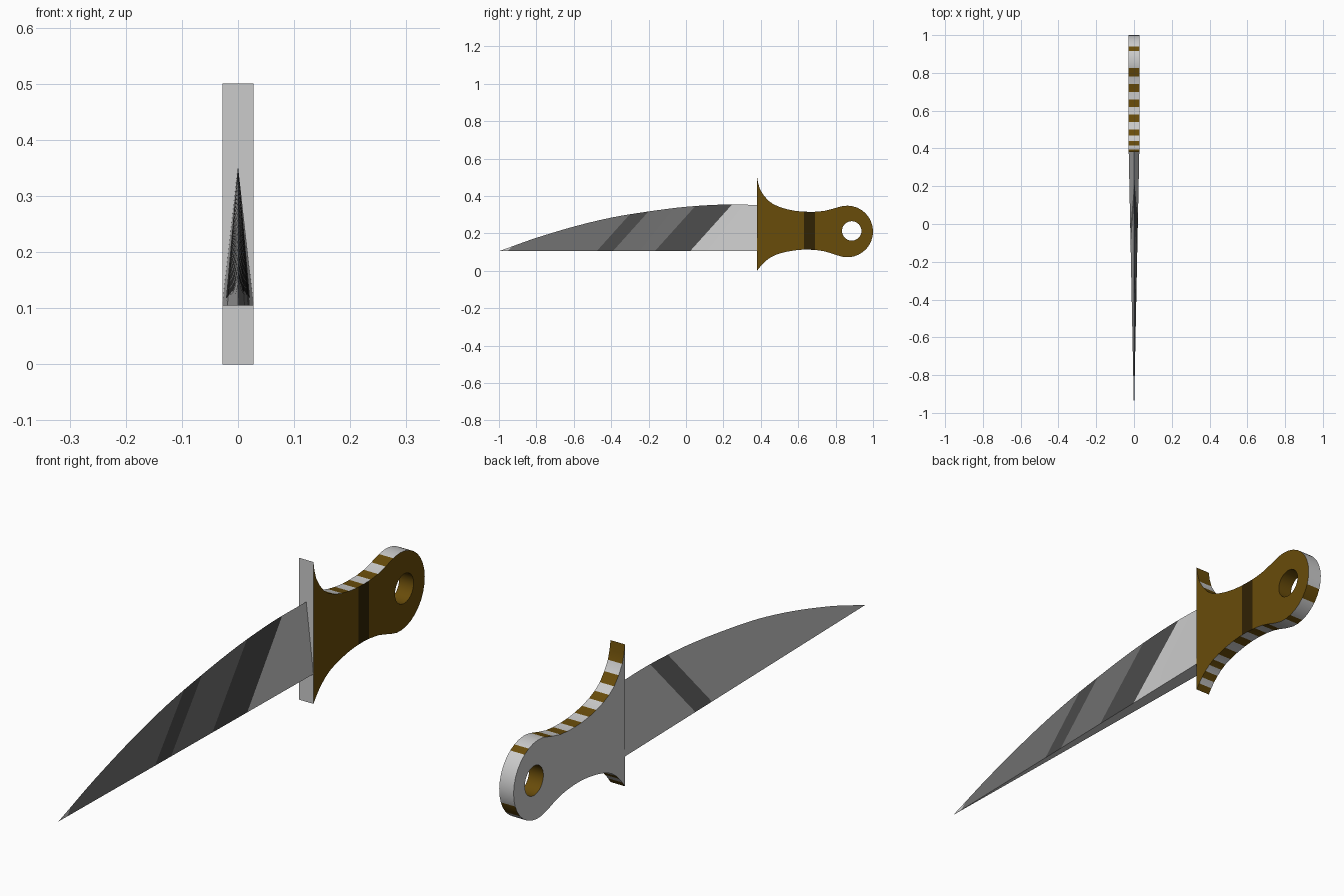
import bpy, bmesh, math
from mathutils import Vector

if "Cube" in bpy.data.objects:
    bpy.data.objects.remove(bpy.data.objects["Cube"])

HALF = 0.028      # half thickness of handle and blade root
GUARD_Y = 0.38    # front plane of the guard
BASE = 0.105      # height of the blade's flat base


def material(name, r, g, b):
    m = bpy.data.materials.new(name)
    m.diffuse_color = (r, g, b, 1)
    m.use_nodes = True
    m.node_tree.nodes["Principled BSDF"].inputs["Base Color"].default_value = m.diffuse_color
    return m


bronze = material("bronze", 0.14, 0.072, 0.003)
steel = material("steel", 0.8, 0.8, 0.8)
dark_steel = material("dark_steel", 0.16, 0.16, 0.16)
black_steel = material("black_steel", 0.07, 0.07, 0.07)
dark_bronze = material("dark_bronze", 0.03, 0.016, 0.001)


def spline(pts, steps):
    """Catmull-Rom curve through 2D points."""
    p = [Vector(q) for q in pts]
    p = [2 * p[0] - p[1]] + p + [2 * p[-1] - p[-2]]
    out = []
    for a, b, c, d in zip(p, p[1:], p[2:], p[3:]):
        for k in range(steps):
            t = k / steps
            out.append(0.5 * (2 * b + (c - a) * t + (2 * a - 5 * b + 4 * c - d) * t * t
                              + (3 * b - a - 3 * c + d) * t ** 3))
    return out + [p[-2]]


def arc(cy, cz, r, a0, a1, n):
    angles = [math.radians(a0 + (a1 - a0) * i / n) for i in range(n + 1)]
    return [Vector((cy + r * math.cos(a), cz + r * math.sin(a))) for a in angles]


def finish(bm, name, materials):
    bmesh.ops.recalc_face_normals(bm, faces=bm.faces)
    mesh = bpy.data.meshes.new(name)
    bm.to_mesh(mesh)
    bm.free()
    for m in materials:
        mesh.materials.append(m)
    ob = bpy.data.objects.new(name, mesh)
    bpy.context.collection.objects.link(ob)
    bpy.ops.object.select_all(action='DESELECT')
    ob.select_set(True)
    bpy.context.view_layer.objects.active = ob
    bpy.ops.object.shade_smooth_by_angle(angle=math.radians(30))


# Handle outline: flared guard, waisted grip, round pommel
top = spline([(GUARD_Y, 0.50), (0.395, 0.437), (0.44, 0.375), (0.50, 0.341),
              (0.58, 0.321), (0.66, 0.315), (0.74, 0.320), (0.825, 0.343)], 2)
pommel = arc(0.862, 0.21, 0.138, 100, -97, 18)
bottom = spline([(0.81, 0.082), (0.74, 0.104), (0.66, 0.113), (0.58, 0.109),
                 (0.50, 0.092), (0.45, 0.070), (0.41, 0.037), (GUARD_Y, 0.0)], 2)
outline = top + pommel + bottom
hole = arc(0.886, 0.213, 0.052, 0, 360, 32)[:-1]
BRONZE_POMMEL = (3, 11, 12, 16)      # bronze rim pieces on the pommel


def rim_material(i):
    k = i - len(top)
    if 0 <= k < len(pommel):
        return 0 if k in BRONZE_POMMEL else 1
    return 0 if i % 2 or i == 0 else 1


# Handle: walls around both loops, then filled sides; bronze on +x, steel on -x
bm = bmesh.new()
side_edges = {HALF: [], -HALF: []}
for loop in (outline, hole):
    rings = {x: [bm.verts.new((x, p.x, p.y)) for p in loop] for x in side_edges}
    n = len(loop)
    for i in range(n):
        j = (i + 1) % n
        wall = bm.faces.new((rings[HALF][i], rings[HALF][j], rings[-HALF][j], rings[-HALF][i]))
        if loop is outline:
            wall.material_index = 1 if j == 0 else rim_material(i)
        for x in side_edges:
            side_edges[x].append(bm.edges.get((rings[x][i], rings[x][j])))
for x, edges in side_edges.items():
    filled = bmesh.ops.triangle_fill(bm, use_beauty=True, edges=edges)
    for f in filled["geom"]:
        if isinstance(f, bmesh.types.BMFace):
            f.material_index = 0 if x > 0 else 1

# Dark bands across the bronze side
for y0, y1 in ((0.63, 0.645), (0.68, 0.69)):
    for y, lean in ((y0, 0.0), (y1, 0.0)):
        side = [f for f in bm.faces if all(v.co.x > HALF - 1e-5 for v in f.verts)]
        geom = side + list({e for f in side for e in f.edges}) + list({v for f in side for v in f.verts})
        bmesh.ops.bisect_plane(bm, geom=geom, plane_co=(0, y, 0), plane_no=(0, 1, 0))
for f in bm.faces:
    c = f.calc_center_median()
    if c.x > HALF - 1e-5 and 0.63 < c.y < 0.69:
        f.material_index = 2
finish(bm, "handle", [bronze, steel, dark_bronze])

# Blade: wedge section with a flat base and sharp curved upper edge, tapering to the tip;
# the sections lean so that the polished bands run diagonally
edge = spline([(GUARD_Y, 0.352), (0.2, 0.354), (0.0, 0.342), (-0.2, 0.317),
               (-0.4, 0.284), (-0.6, 0.236), (-0.8, 0.176), (-0.93, 0.130)], 4)
bm = bmesh.new()
sections = []
for i, p in enumerate(edge):
    y = p.x - (0.9 * (p.y - BASE) if i else 0)
    w = HALF * (y + 1) / (GUARD_Y + 1)
    sections.append([bm.verts.new(c) for c in
                     ((w, y, BASE), (0, p.x, p.y), (-w, y, BASE))])
tip = bm.verts.new((0, -1, BASE))
bm.faces.new(sections[0])


def band_material(i, side):
    if side == 0:        # +x side: bright root, black band, dark body
        return 0 if i < 3 else 2 if i < 7 or 11 < i < 14 else 1
    if side == 1:        # -x side: bright, with one dark band
        return 1 if 4 <= i < 6 else 0
    return 0             # base


for i, (a, b) in enumerate(zip(sections, sections[1:])):
    for k in range(3):
        m = (k + 1) % 3
        bm.faces.new((a[k], a[m], b[m], b[k])).material_index = band_material(i, k)
for k in range(3):
    bm.faces.new((sections[-1][k], sections[-1][(k + 1) % 3], tip))
finish(bm, "blade", [steel, dark_steel, black_steel])
